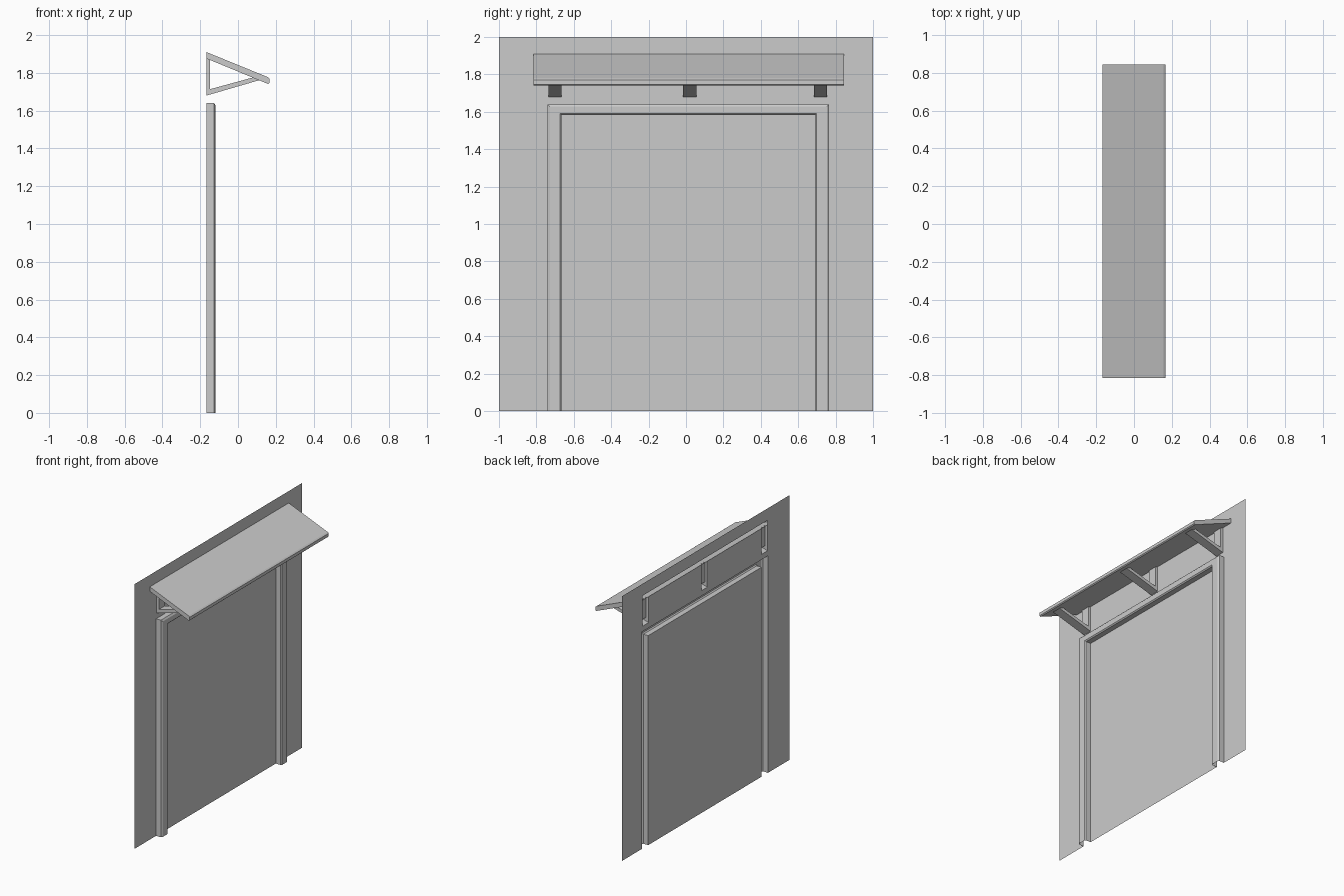
import bpy, bmesh

if "Cube" in bpy.data.objects:
    bpy.data.objects.remove(bpy.data.objects["Cube"])

X0 = -0.167            # wall plane
YL, YR, ZT = -0.74, 0.765, 1.64   # outer limits of the door frame
SIDE, HEAD = 0.075, 0.057         # frame widths
BRACKETS = [-0.70, 0.02, 0.72]
HALF = 0.035


def finish(name, bm, recalc=True):
    if recalc:
        bmesh.ops.recalc_face_normals(bm, faces=bm.faces[:])
    me = bpy.data.meshes.new(name)
    bm.to_mesh(me)
    bm.free()
    ob = bpy.data.objects.new(name, me)
    bpy.context.collection.objects.link(ob)
    return ob


def extrude_y(bm, profile, y0, y1, skip=()):
    """Extrude an (x, z) outline along y, leaving out the skipped edges."""
    a = [bm.verts.new((x, y0, z)) for x, z in profile]
    b = [bm.verts.new((x, y1, z)) for x, z in profile]
    bm.faces.new(a)
    bm.faces.new(b[::-1])
    n = len(profile)
    for i in range(n):
        if i not in skip:
            j = (i + 1) % n
            bm.faces.new((a[i], b[i], b[j], a[j]))


# Wall sheet with openings behind the frame, brackets and canopy
holes = [(YL, YL + SIDE, 0, ZT), (YR - SIDE, YR, 0, ZT), (YL, YR, ZT - HEAD, ZT),
         (BRACKETS[0] - HALF, BRACKETS[-1] + HALF, 1.876, 1.91)]
holes += [(y - HALF, y + HALF, 1.68, 1.876) for y in BRACKETS]
ys = sorted({-1.0, 1.0} | {round(v, 4) for h in holes for v in h[:2]})
zs = sorted({0.0, 2.0} | {round(v, 4) for h in holes for v in h[2:]})
bm = bmesh.new()
grid = [[bm.verts.new((X0, y, z)) for z in zs] for y in ys]
for i in range(len(ys) - 1):
    for j in range(len(zs) - 1):
        cy, cz = (ys[i] + ys[i + 1]) / 2, (zs[j] + zs[j + 1]) / 2
        if any(a < cy < b and c < cz < d for a, b, c, d in holes):
            continue
        bm.faces.new((grid[i][j], grid[i + 1][j], grid[i + 1][j + 1], grid[i][j + 1]))
bmesh.ops.delete(bm, geom=[v for v in bm.verts if not v.link_faces], context='VERTS')
finish("wall", bm, recalc=False)

# Door frame: chamfered section (side inset, head inset, x) swept over the opening
section = [(0, 0, X0), (0, 0, -0.127), (0.012, 0.012, -0.119),
           (SIDE - 0.008, HEAD - 0.008, -0.119), (SIDE, HEAD, -0.127), (SIDE, HEAD, X0)]
bm = bmesh.new()
rows = [[bm.verts.new((x, y, z)) for y, z in
         ((YL + s, 0), (YL + s, ZT - t), (YR - s, ZT - t), (YR - s, 0))]
        for s, t, x in section]
for r, q in zip(rows, rows[1:]):
    for k in range(3):
        bm.faces.new((r[k], r[k + 1], q[k + 1], q[k]))
finish("door_frame", bm)

# Sloping canopy, open where it meets the wall
bm = bmesh.new()
extrude_y(bm, [(X0, 1.91), (0.157, 1.778), (0.167, 1.770), (0.167, 1.747),
               (0.160, 1.741), (X0, 1.876)], -0.815, 0.845, skip=(5,))
finish("canopy", bm)

# Triangular brackets: wall post and sloping strut
for n, y in enumerate(BRACKETS, 1):
    bm = bmesh.new()
    extrude_y(bm, [(X0, 1.704), (-0.147, 1.714), (-0.147, 1.868), (X0, 1.876)],
              y - HALF, y + HALF, skip=(0, 2, 3))
    extrude_y(bm, [(X0, 1.68), (0.115, 1.762), (0.080, 1.776), (-0.147, 1.714), (X0, 1.704)],
              y - HALF, y + HALF, skip=(1, 3, 4))
    bmesh.ops.remove_doubles(bm, verts=bm.verts[:], dist=0.0005)
    finish(f"bracket_{n}", bm)
